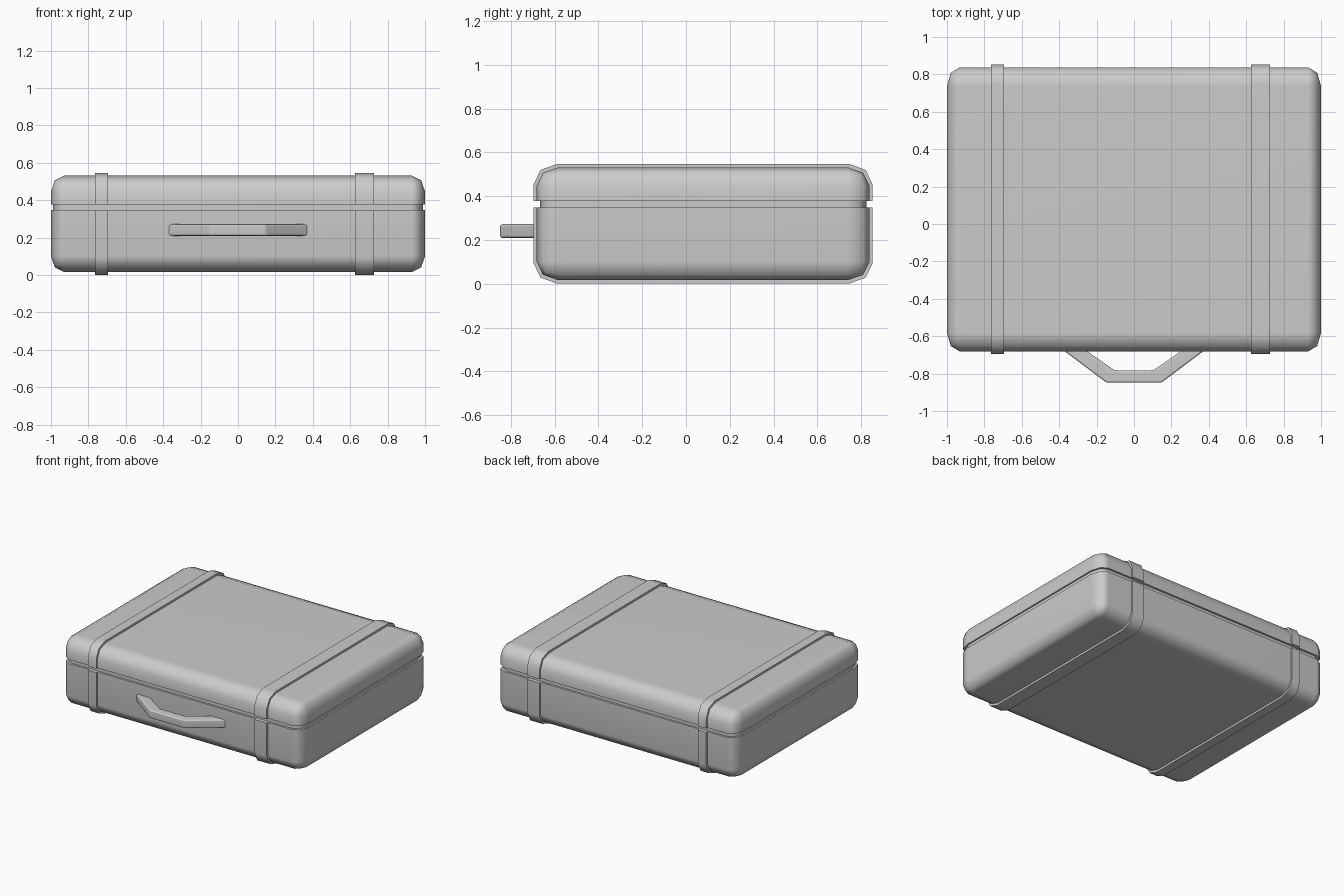
import bpy, bmesh
from math import sin, cos, pi
from mathutils import Vector

if "Cube" in bpy.data.objects:
    bpy.data.objects.remove(bpy.data.objects["Cube"])

Z_LOW, Z_HIGH = 0.348, 0.377          # seam between base and lid
Y_MID, Z_MID = 0.078, 0.274           # centre of the case


def finish(bm, name):
    bmesh.ops.recalc_face_normals(bm, faces=bm.faces)
    mesh = bpy.data.meshes.new(name)
    bm.to_mesh(mesh)
    bm.free()
    ob = bpy.data.objects.new(name, mesh)
    bpy.context.collection.objects.link(ob)
    bpy.ops.object.select_all(action='DESELECT')
    ob.select_set(True)
    bpy.context.view_layer.objects.active = ob
    bpy.ops.object.shade_smooth_by_angle(angle=0.9)
    mod = ob.modifiers.new("even_shading", 'WEIGHTED_NORMAL')
    mod.keep_sharp = True
    return ob


def prism(name, points, offset, bevel=0.0):
    """Solid made by extruding a flat outline."""
    bm = bmesh.new()
    face = bm.faces.new([bm.verts.new(p) for p in points])
    res = bmesh.ops.extrude_face_region(bm, geom=[face], use_keep_orig=True)
    bmesh.ops.translate(bm, vec=offset,
                        verts=[v for v in res['geom'] if isinstance(v, bmesh.types.BMVert)])
    if bevel:
        bmesh.ops.recalc_face_normals(bm, faces=bm.faces)
        bmesh.ops.bevel(bm, geom=bm.edges[:], offset=bevel, segments=2,
                        profile=0.5, affect='EDGES')
    return finish(bm, name)


# Case body: rounded box with a shallow groove at the seam
size, radius = Vector((2.0, 1.52, 0.515)), Vector((0.07, 0.10, 0.085))
bm = bmesh.new()
bmesh.ops.create_cube(bm, size=1)
bmesh.ops.scale(bm, verts=bm.verts, vec=[s / r for s, r in zip(size, radius)])
bmesh.ops.bevel(bm, geom=bm.edges[:], offset=1, segments=2, profile=0.5, affect='EDGES')
bmesh.ops.scale(bm, verts=bm.verts, vec=radius)
bmesh.ops.translate(bm, verts=bm.verts, vec=(0, Y_MID, Z_MID))
for z in (Z_LOW, Z_HIGH):
    bmesh.ops.bisect_plane(bm, geom=bm.verts[:] + bm.edges[:] + bm.faces[:],
                           plane_co=(0, 0, z), plane_no=(0, 0, 1))
band = [f for f in bm.faces if Z_LOW < f.calc_center_median().z < Z_HIGH]
bmesh.ops.delete(bm, geom=band, context='FACES')
rims = [e for e in bm.edges if e.is_boundary]
res = bmesh.ops.extrude_edge_only(bm, edges=rims)
inner = [v for v in res['geom'] if isinstance(v, bmesh.types.BMVert)]
for v in inner:
    v.co.x *= 0.989
    v.co.y = Y_MID + (v.co.y - Y_MID) * 0.98
bmesh.ops.bridge_loops(bm, edges=[e for e in bm.edges if e.is_boundary])
finish(bm, "case_body")


def arch(half_y, half_z, ry, rz, sign, z_end):
    """Half of a rounded rectangle in y-z, ending at the seam."""
    side = [(half_y - ry + ry * cos(a), half_z - rz + rz * sin(a)) for a in (0, pi / 4, pi / 2)]
    side = [(Y_MID + y, Z_MID + sign * z) for y, z in side]
    side.insert(0, (Y_MID + half_y, z_end))
    return side + [(2 * Y_MID - y, z) for y, z in reversed(side)]


# Straps: raised bands round the base and lid
for side, x0, x1 in (("left", -0.765, -0.695), ("right", 0.625, 0.727)):
    for part, sign, z_end in (("base", -1, Z_LOW), ("lid", 1, Z_HIGH)):
        outer = arch(0.774, 0.273, 0.107, 0.095, sign, z_end)
        under = arch(0.750, 0.250, 0.090, 0.078, sign, z_end)
        prism(f"{side}_{part}_strap",
              [(x0, y, z) for y, z in outer + under[::-1]], (x1 - x0, 0, 0))

# Handle: bent bar on the front
right = [(0.378, -0.675), (0.147, -0.848), (0.104, -0.782), (0.258, -0.675)]
left = [(-x, y) for x, y in right]
outline = [right[0], right[1], left[1], left[0], left[3], left[2], right[2], right[3]]
prism("handle", [(x, y, 0.21) for x, y in outline], (0, 0, 0.062), bevel=0.01)
